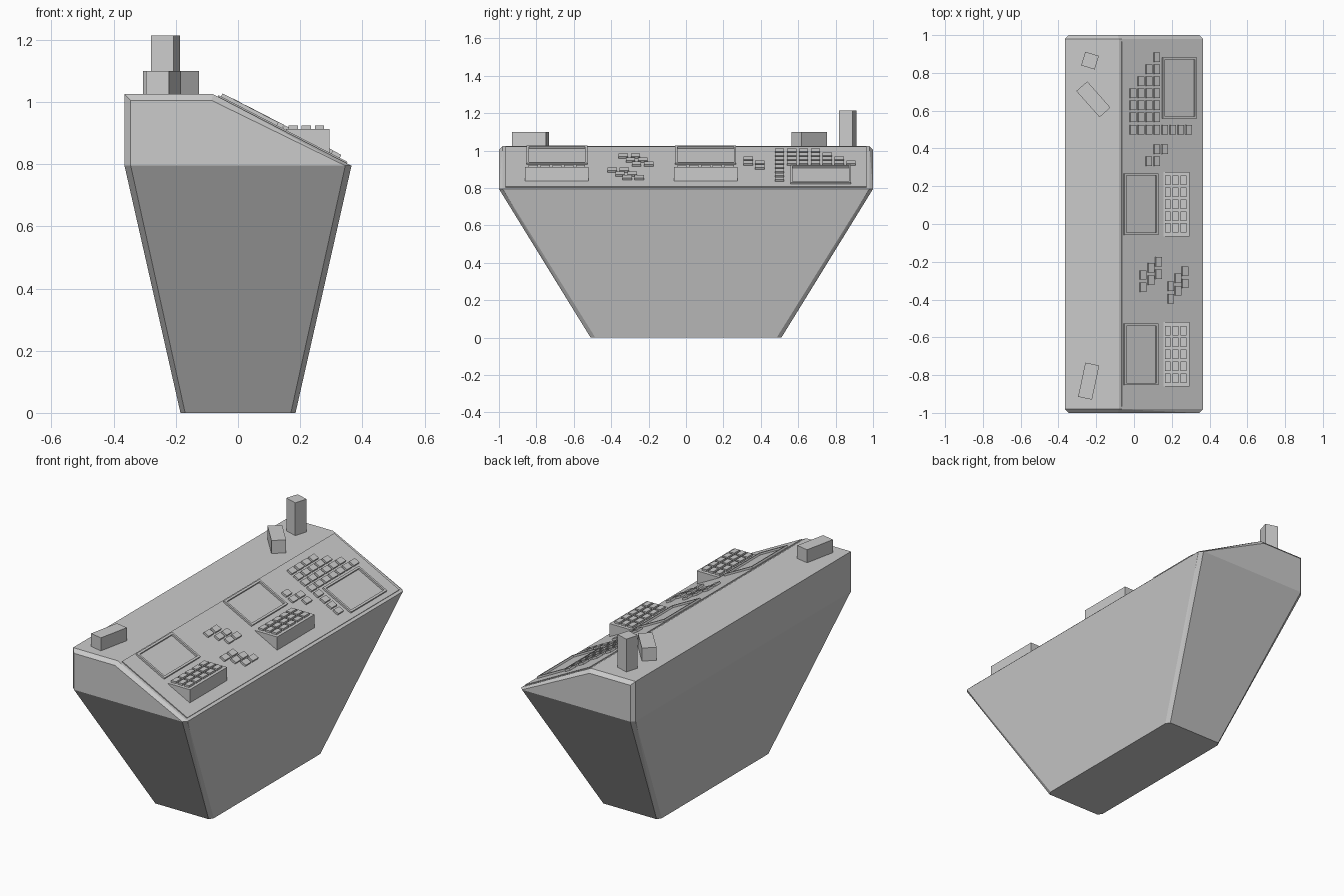
import bpy, bmesh, math
from mathutils import Matrix, Vector

if "Cube" in bpy.data.objects:
    bpy.data.objects.remove(bpy.data.objects["Cube"])

HINGE, LIP = (-0.08, 1.025), (0.365, 0.795)
TILT = math.atan2(HINGE[1] - LIP[1], LIP[0] - HINGE[0])
PLATE = 0.005


def make_object(name, bm):
    bmesh.ops.recalc_face_normals(bm, faces=bm.faces)
    mesh = bpy.data.meshes.new(name)
    bm.to_mesh(mesh)
    bm.free()
    ob = bpy.data.objects.new(name, mesh)
    bpy.context.collection.objects.link(ob)
    return ob


def hull(name, points):
    bm = bmesh.new()
    for p in points:
        bm.verts.new(p)
    bmesh.ops.convex_hull(bm, input=bm.verts)
    bmesh.ops.dissolve_limit(bm, angle_limit=0.01, verts=bm.verts, edges=bm.edges)
    return make_object(name, bm)


def add_box(bm, size, matrix):
    bmesh.ops.create_cube(bm, size=1, matrix=matrix @ Matrix.Diagonal((*size, 1)))


def on_slope(x, y, lift=0.0):
    """Frame lying on the slanted desk above plan position x, y."""
    z = HINGE[1] - (x - HINGE[0]) * math.tan(TILT)
    return (Matrix.Translation((x, y, z)) @ Matrix.Rotation(TILT, 4, 'Y')
            @ Matrix.Translation((0, 0, lift)))


# Tapered console body with chamfered corners and ends
pts = []
for s in (-1, 1):
    for d in (-1, 1):
        pts += [(d * 0.185, s * 0.485, 0), (d * 0.17, s * 0.51, 0),
                (d * 0.365, s * 0.98, 0.795), (d * 0.345, s * 1.0, 0.795)]
    pts += [(-0.365, s * 0.98, 1.025), (HINGE[0], s * 0.98, 1.025),
            (-0.345, s * 1.0, 1.005), (-0.085, s * 1.0, 1.005)]
hull("console_body", pts)

# Thin control panel on the slope
bm = bmesh.new()
add_box(bm, (0.415 / math.cos(TILT), 1.93, PLATE * 2), on_slope(0.1425, 0))
make_object("control_panel", bm)

# Raised screen bezels
for i, (x, y) in enumerate([(0.033, -0.69), (0.033, 0.105), (0.235, 0.72)]):
    bm = bmesh.new()
    w, l, t, h = 0.18 / math.cos(TILT), 0.325, 0.012, 0.012
    base = on_slope(x, y, PLATE + h / 2 - 0.001)
    for s in (-1, 1):
        add_box(bm, (t, l, h), base @ Matrix.Translation((s * (w - t) / 2, 0, 0)))
        add_box(bm, (w - 2 * t, t, h), base @ Matrix.Translation((0, s * (l - t) / 2, 0)))
    make_object(f"screen_bezel_{i + 1}", bm)

# Level keypads with a 3 x 5 key grid
for i, y in enumerate((-0.69, 0.105)):
    bm = bmesh.new()
    add_box(bm, (0.14, 0.34, 0.09), Matrix.Translation((0.225, y, 0.868)))
    make_object(f"keypad_base_{i + 1}", bm)
    bm = bmesh.new()
    for c in range(3):
        for r in range(5):
            add_box(bm, (0.03, 0.05, 0.014),
                    Matrix.Translation((0.178 + c * 0.042, y + (r - 2) * 0.063, 0.917)))
    make_object(f"keypad_keys_{i + 1}", bm)

# Loose buttons on the slope: stepped grid, then small clusters
spots = [(-0.01 + 0.042 * c, 0.5) for c in range(8)]
for r, first in enumerate((0, 0, 0, 1, 2, 3)):
    spots += [(-0.01 + 0.042 * c, 0.565 + 0.0635 * r) for c in range(first, 4)]
spots += [(0.115, 0.395), (0.157, 0.395), (0.073, 0.332), (0.115, 0.332)]
for x, y in [(0.125, -0.2), (0.085, -0.232), (0.043, -0.27),
             (0.265, -0.25), (0.228, -0.288), (0.19, -0.33)]:
    spots += [(x, y), (x, y - 0.065)]
bm = bmesh.new()
for x, y in spots:
    add_box(bm, (0.034, 0.05, 0.014), on_slope(x, y, PLATE + 0.005))
make_object("panel_buttons", bm)

# Loose blocks standing on the flat top
for name, x, y, size, angle in [
        ("upright_block", -0.233, 0.865, (0.075, 0.075, 0.19), -17),
        ("low_block_back", -0.215, 0.66, (0.185, 0.077, 0.076), -48.5),
        ("low_block_front", -0.24, -0.832, (0.185, 0.075, 0.076), 78)]:
    bm = bmesh.new()
    add_box(bm, size, Matrix.Translation((x, y, 1.024 + size[2] / 2))
            @ Matrix.Rotation(math.radians(angle), 4, 'Z'))
    make_object(name, bm)
